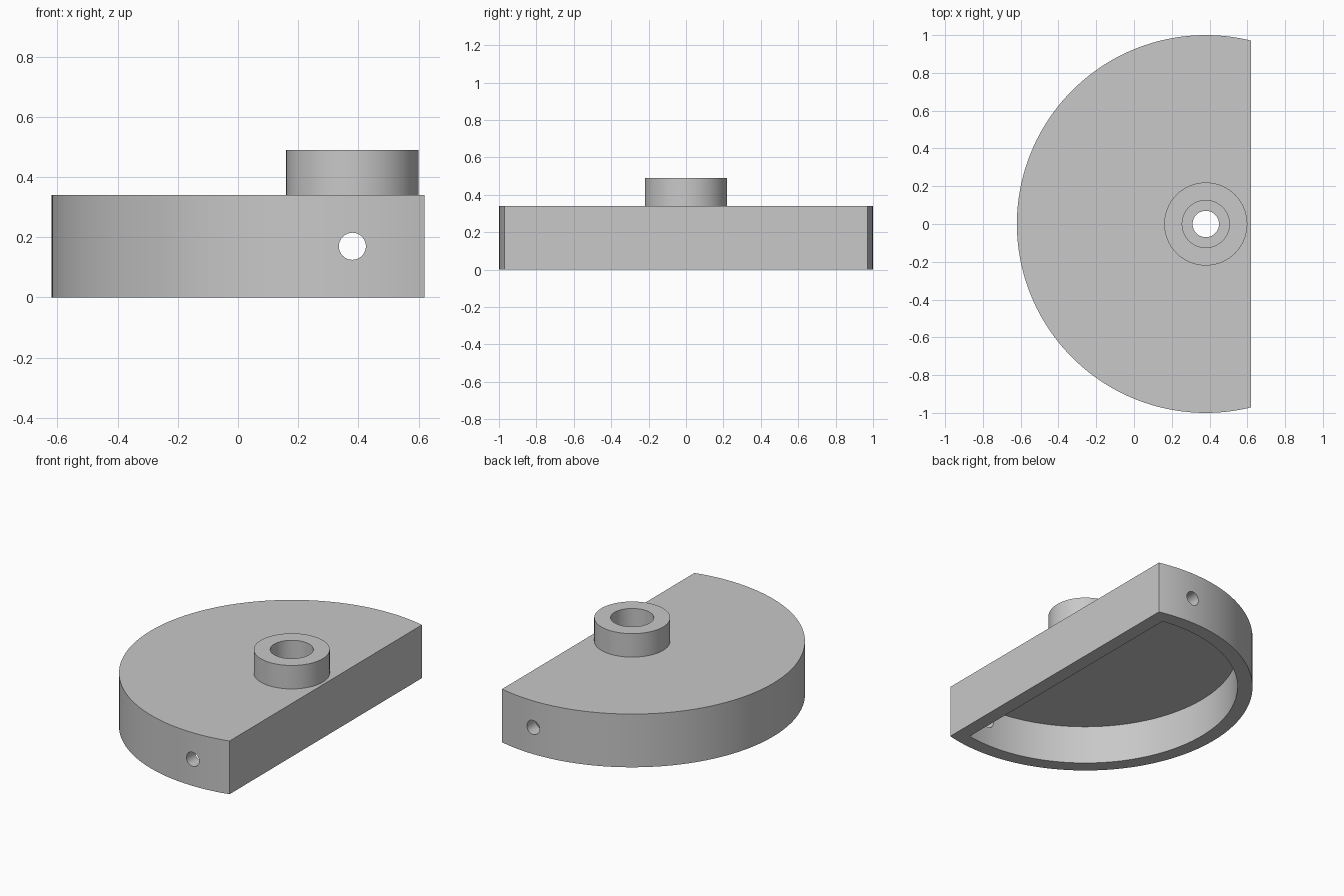
import bpy, bmesh, math

cube = bpy.data.objects.get("Cube")
if cube:
    bpy.data.objects.remove(cube, do_unlink=True)

CX = 0.38        # axis shared by the round wall, boss and bores
HEIGHT = 0.34
WALL = 0.09

grey = bpy.data.materials.new("plain grey")
grey.use_nodes = True
colour = (0.58, 0.58, 0.58, 1)
grey.diffuse_color = colour
grey.node_tree.nodes["Principled BSDF"].inputs["Base Color"].default_value = colour


def extruded(name, outline, z0, z1):
    """Solid prism from a closed flat outline."""
    bm = bmesh.new()
    face = bm.faces.new([bm.verts.new((x, y, z0)) for x, y in outline])
    geom = bmesh.ops.extrude_face_region(bm, geom=[face])["geom"]
    top = [v for v in geom if isinstance(v, bmesh.types.BMVert)]
    bmesh.ops.translate(bm, verts=top, vec=(0, 0, z1 - z0))
    bmesh.ops.recalc_face_normals(bm, faces=bm.faces)
    mesh = bpy.data.meshes.new(name)
    bm.to_mesh(mesh)
    bm.free()
    mesh.materials.append(grey)
    obj = bpy.data.objects.new(name, mesh)
    bpy.context.collection.objects.link(obj)
    return obj


def d_outline(radius, flat_x, steps=120):
    """Circle about the axis, cut off straight at flat_x."""
    start = math.acos((flat_x - CX) / radius)
    sweep = 2 * (math.pi - start)
    angles = [start + sweep * i / steps for i in range(steps + 1)]
    return [(CX + radius * math.cos(a), radius * math.sin(a)) for a in angles]


def circle(radius, cx=CX, steps=64):
    angles = [2 * math.pi * i / steps for i in range(steps)]
    return [(cx + radius * math.cos(a), radius * math.sin(a)) for a in angles]


def combine(target, tool, operation):
    """Apply a boolean and discard the tool."""
    mod = target.modifiers.new("combine", 'BOOLEAN')
    mod.operation = operation
    mod.solver = 'EXACT'
    mod.object = tool
    bpy.context.view_layer.objects.active = target
    bpy.ops.object.modifier_apply(modifier=mod.name)
    bpy.data.objects.remove(tool, do_unlink=True)


# D-shaped cover, hollow underneath
cover = extruded("cover", d_outline(1.0, 0.62), 0, HEIGHT)
combine(cover, extruded("cavity", d_outline(1 - WALL, 0.62 - WALL), -0.1, HEIGHT - WALL), 'DIFFERENCE')

# Raised boss with a wide bore and a narrower hole through the plate
combine(cover, extruded("boss", circle(0.22), HEIGHT - 0.04, 0.49), 'UNION')
combine(cover, extruded("bore", circle(0.125), HEIGHT, 0.6), 'DIFFERENCE')
combine(cover, extruded("shaft_hole", circle(0.07), 0.1, 0.6), 'DIFFERENCE')

# Cross hole through the front and back walls
cross = extruded("cross_hole", circle(0.045, 0, 32), -1.2, 1.2)
cross.rotation_euler.x = math.pi / 2
cross.location = (CX, 0, 0.17)
bpy.context.view_layer.update()
combine(cover, cross, 'DIFFERENCE')

# Smooth round walls, crisp edges
bpy.ops.object.select_all(action='DESELECT')
cover.select_set(True)
bpy.context.view_layer.objects.active = cover
bpy.ops.object.shade_smooth_by_angle(angle=math.radians(30))
